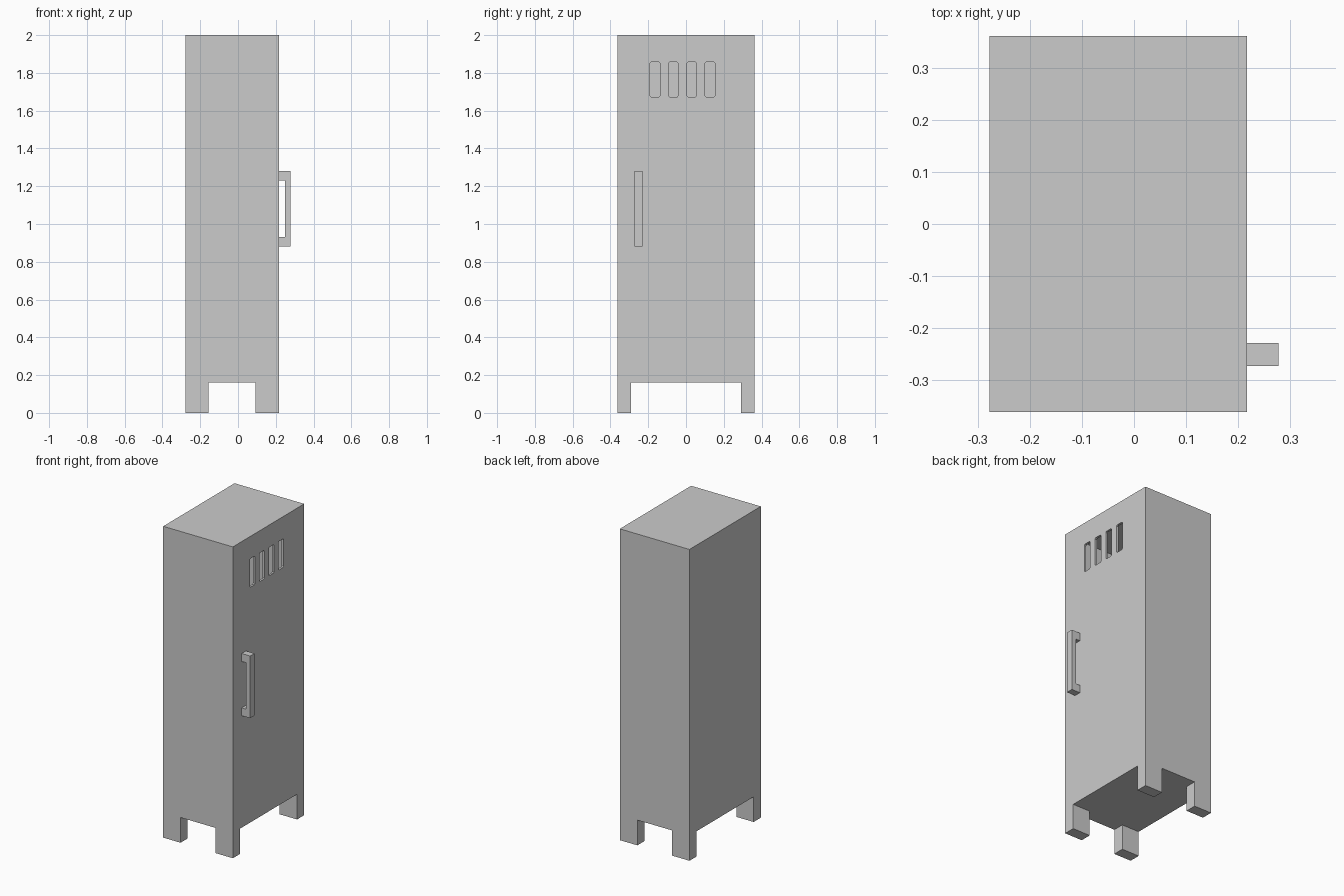
import bpy, bmesh

if "Cube" in bpy.data.objects:
    bpy.data.objects.remove(bpy.data.objects["Cube"])

# Main dimensions
X0, X1 = -0.278, 0.217      # back and door planes
Y = 0.362                   # half width
TOP, FLOOR = 2.0, 0.162     # top and underside of cabinet
WALL = 0.014


def box(name, lo, hi, bevel_x=0.0):
    """Axis-aligned box; bevel_x chamfers the edges running along x."""
    bm = bmesh.new()
    bmesh.ops.create_cube(bm, size=1)
    for v in bm.verts:
        v.co = [lo[i] if v.co[i] < 0 else hi[i] for i in range(3)]
    if bevel_x:
        edges = [e for e in bm.edges
                 if abs(e.verts[0].co.x - e.verts[1].co.x) > 1e-4]
        bmesh.ops.bevel(bm, geom=edges, offset=bevel_x, segments=1,
                        affect='EDGES')
    return to_object(name, bm)


def to_object(name, bm):
    bmesh.ops.recalc_face_normals(bm, faces=bm.faces)
    mesh = bpy.data.meshes.new(name)
    bm.to_mesh(mesh)
    bm.free()
    obj = bpy.data.objects.new(name, mesh)
    bpy.context.collection.objects.link(obj)
    return obj


def cut(target, cutter):
    cutter.hide_render = True
    mod = target.modifiers.new("cut", 'BOOLEAN')
    mod.operation = 'DIFFERENCE'
    mod.solver = 'EXACT'
    mod.object = cutter
    bpy.context.view_layer.objects.active = target
    bpy.ops.object.modifier_apply(modifier=mod.name)
    bpy.data.objects.remove(cutter)


# Cabinet: one block, with crossing gaps below that leave four corner legs
cabinet = box("cabinet", (X0, -Y, 0), (X1, Y, TOP))
cut(cabinet, box("side_gap", (-0.155, -1, -0.1), (0.092, 1, FLOOR)))
cut(cabinet, box("front_gap", (-1, -0.29, -0.1), (1, 0.29, FLOOR)))

# Hollow interior
cut(cabinet, box("interior", (X0 + WALL, -Y + WALL, FLOOR + WALL),
                 (X1 - WALL, Y - WALL, TOP - WALL)))

# Four vent slots in the door
for i in range(4):
    y = -0.164 + i * 0.097
    cut(cabinet, box("vent", (X1 - 0.05, y - 0.026, 1.673),
                     (X1 + 0.05, y + 0.026, 1.857), bevel_x=0.006))

# Door handle: U-shaped profile extruded along y
profile = [(X1, 0.882), (0.278, 0.882), (0.278, 1.281), (X1, 1.281),
           (X1, 1.230), (0.248, 1.230), (0.248, 0.932), (X1, 0.932)]
bm = bmesh.new()
face = bm.faces.new([bm.verts.new((x, -0.273, z)) for x, z in profile])
ext = bmesh.ops.extrude_face_region(bm, geom=[face], use_keep_orig=True)
bmesh.ops.translate(bm, vec=(0, 0.044, 0),
                    verts=[g for g in ext["geom"]
                           if isinstance(g, bmesh.types.BMVert)])
to_object("door_handle", bm)
